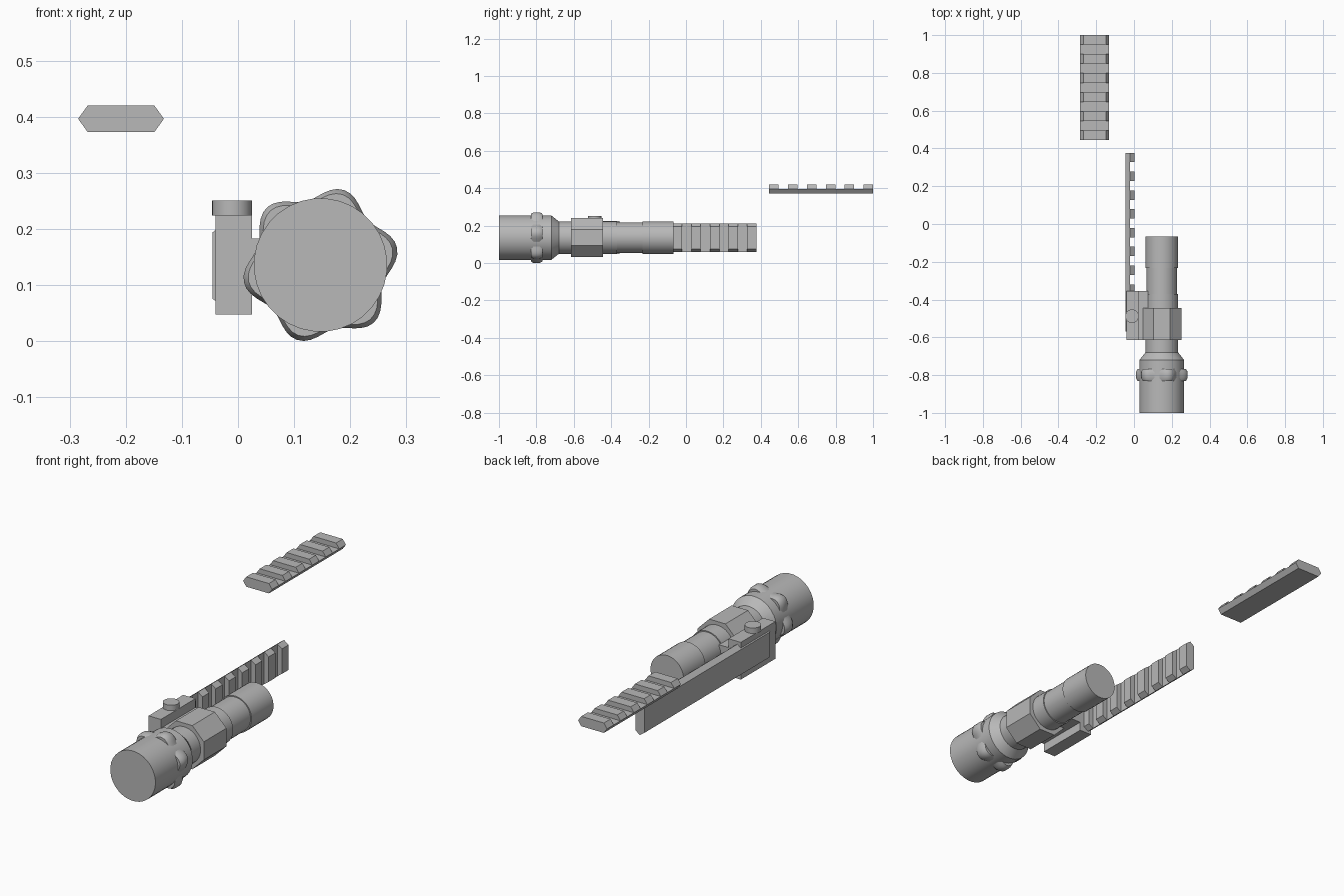
import bpy, bmesh, math
from mathutils import Matrix

if "Cube" in bpy.data.objects:
    bpy.data.objects.remove(bpy.data.objects["Cube"])

grey = bpy.data.materials.new("grey")
grey.diffuse_color = (0.48, 0.48, 0.48, 1)
grey.use_nodes = True
grey.node_tree.nodes["Principled BSDF"].inputs["Base Color"].default_value = grey.diffuse_color
AX, AZ = 0.147, 0.136          # flashlight axis (runs along y)


def finish(bm, name, smooth=False):
    bmesh.ops.recalc_face_normals(bm, faces=bm.faces[:])
    me = bpy.data.meshes.new(name)
    bm.to_mesh(me)
    bm.free()
    me.materials.append(grey)
    ob = bpy.data.objects.new(name, me)
    bpy.context.collection.objects.link(ob)
    if smooth:
        bpy.ops.object.select_all(action='DESELECT')
        ob.select_set(True)
        bpy.context.view_layer.objects.active = ob
        bpy.ops.object.shade_smooth_by_angle(angle=math.radians(30))
    return ob


def box(name, x0, x1, y0, y1, z0, z1):
    bm = bmesh.new()
    bmesh.ops.create_cube(bm, size=1)
    for v in bm.verts:
        v.co = (x0 + (v.co.x + .5) * (x1 - x0), y0 + (v.co.y + .5) * (y1 - y0),
                z0 + (v.co.z + .5) * (z1 - z0))
    return finish(bm, name)


def loft(name, sections, n, radius, smooth=True):
    """Rings around the flashlight axis; sections are (y, radius scale)."""
    bm = bmesh.new()
    rings = []
    for y, s in sections:
        ring = []
        for i in range(n):
            a = 2 * math.pi * (i + .5) / n
            r = radius(a) * s
            ring.append(bm.verts.new((AX + r * math.cos(a), y, AZ + r * math.sin(a))))
        rings.append(ring)
    for p, q in zip(rings, rings[1:]):
        for i in range(n):
            j = (i + 1) % n
            bm.faces.new((p[i], p[j], q[j], q[i]))
    bm.faces.new(rings[0])
    bm.faces.new(rings[-1])
    return finish(bm, name, smooth)


def rail(name, y0, y1, teeth, place):
    """Hexagonal accessory rail with cross slots; place maps (width, y, height) to xyz."""
    half, edge, mid, top = 0.0595, 0.0765, 0.0235, 0.047
    n = 2 * teeth - 1
    bm = bmesh.new()

    def row(y, pts):
        return [bm.verts.new(place(u, y, h)) for u, h in pts]
    ys = [y0 + (y1 - y0) * i / n for i in range(n + 1)]
    rows = [row(y, ((-edge, mid), (-half, 0), (half, 0), (edge, mid))) for y in ys]
    tops = [row(y, ((-half, top), (half, top))) for y in ys]
    for i in range(n):
        p, q, s, t = rows[i], rows[i + 1], tops[i], tops[i + 1]
        for k in range(3):
            bm.faces.new((p[k], p[k + 1], q[k + 1], q[k]))
        if i % 2:                                   # slot floor
            bm.faces.new((p[3], p[0], q[0], q[3]))
        else:                                       # tooth
            bm.faces.new((p[3], s[1], t[1], q[3]))
            bm.faces.new((s[1], s[0], t[0], t[1]))
            bm.faces.new((s[0], p[0], q[0], t[0]))
            bm.faces.new((p[0], s[0], s[1], p[3]))
            bm.faces.new((q[0], t[0], t[1], q[3]))
    for r in (rows[0], rows[-1]):
        bm.faces.new(r)
    return finish(bm, name)


# Accessory rails: loose upper rail and upright side rail
rail("upper_rail", 0.445, 1.0, 6, lambda u, y, h: (-0.2085 + u, y, 0.373 + h))
rail("side_rail", -0.568, 0.377, 10, lambda u, y, h: (-0.045 + h, y, 0.135 + u))

# Clamp that holds the flashlight to the side rail
box("clamp_block", -0.04, 0.025, -0.615, -0.355, 0.048, 0.225)
box("clamp_link", 0.025, 0.075, -0.615, -0.355, 0.09, 0.183)
bm = bmesh.new()
bmesh.ops.create_cone(bm, cap_ends=True, segments=32, radius1=0.0355, radius2=0.0355,
                      depth=0.027, matrix=Matrix.Translation((-0.0105, -0.488, 0.2375)))
finish(bm, "clamp_knob", True)

# Flashlight body: head, taper, neck, grip and tail cap
loft("flashlight_body", [(-1.0, .119), (-.72, .119), (-.68, .087), (-.37, .087),
                         (-.37, .082), (-.232, .082), (-.232, .087), (-.067, .087)],
     32, lambda a: 1)

# Eight-sided collar around the body
loft("octagon_collar", [(-.615, .1125), (-.445, .1125)], 8, lambda a: 1, False)

# Six-lobed ring on the head
loft("lobed_ring", [(-.83, .94), (-.815, 1), (-.783, 1), (-.768, .94)], 72,
     lambda a: 0.128 + 0.012 * math.cos(6 * (a - math.radians(13))))
